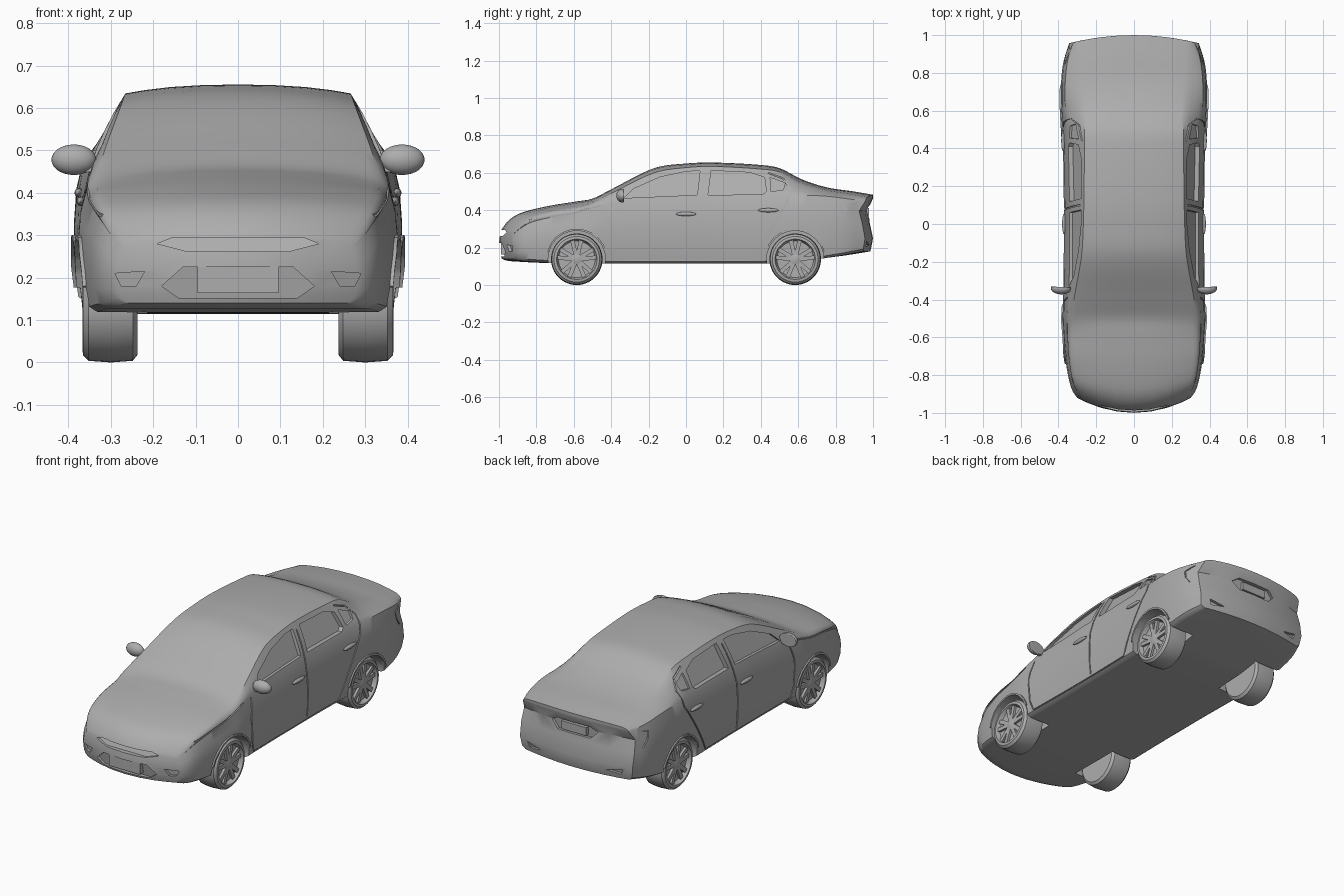
import bpy, bmesh, math
from mathutils import Vector, Matrix
from mathutils.bvhtree import BVHTree

if "Cube" in bpy.data.objects:
    bpy.data.objects.remove(bpy.data.objects["Cube"])
GREY = (0.42, 0.42, 0.42, 1)
paint = bpy.data.materials.new("plain_grey")
paint.use_nodes = True
paint.diffuse_color = GREY
paint.node_tree.nodes["Principled BSDF"].inputs["Base Color"].default_value = GREY

# ---------- helpers ----------
def smooth(obj):
    bpy.ops.object.select_all(action='DESELECT')
    obj.select_set(True)
    bpy.context.view_layer.objects.active = obj
    bpy.ops.object.shade_smooth_by_angle(angle=math.radians(35))

def finish(bm, name):
    bmesh.ops.recalc_face_normals(bm, faces=bm.faces[:])
    mesh = bpy.data.meshes.new(name)
    bm.to_mesh(mesh)
    bm.free()
    mesh.materials.append(paint)
    obj = bpy.data.objects.new(name, mesh)
    bpy.context.collection.objects.link(obj)
    smooth(obj)
    return obj

def mirror(bm):
    copy = bmesh.ops.duplicate(bm, geom=bm.verts[:] + bm.edges[:] + bm.faces[:])["geom"]
    for v in copy:
        if isinstance(v, bmesh.types.BMVert):
            v.co.x = -v.co.x
    bmesh.ops.remove_doubles(bm, verts=bm.verts[:], dist=0.0001)

def skin(bm, rings, closed=True):
    """Join rings of points; closed rings also get end caps."""
    rows = [[bm.verts.new(p) for p in r] for r in rings]
    n = len(rows[0])
    for a, b in zip(rows, rows[1:]):
        for i in range(n if closed else n - 1):
            j = (i + 1) % n
            bm.faces.new((a[i], a[j], b[j], b[i]))
    if closed:
        bm.faces.new(rows[0])
        bm.faces.new(rows[-1])
    return rows

def lathe(bm, profile, y, z):
    turn = [math.tau * i / 36 for i in range(36)]
    skin(bm, [[(x, y + r * math.cos(a), z + r * math.sin(a)) for a in turn] for x, r in profile])

def box(bm, centre, size, turn=Matrix()):
    m = turn @ Matrix.Translation(centre) @ Matrix.Diagonal((*size, 1))
    bmesh.ops.create_cube(bm, size=1, matrix=m)

def ball(bm, centre, radii):
    m = Matrix.Translation(centre) @ Matrix.Diagonal((*radii, 1))
    bmesh.ops.create_uvsphere(bm, u_segments=24, v_segments=14, radius=1, matrix=m)

# ---------- body shell: y, half width, roof half width, floor, shoulder, roof edge, roof centre, bow
STATIONS = [
    (-1, .3, .27, .14, .27, .285, .3, .12), (-.97, .325, .295, .13, .305, .325, .34, .11),
    (-.9, .345, .315, .125, .335, .36, .38, .09), (-.75, .365, .33, .118, .365, .395, .42, .05),
    (-.58, .377, .33, .115, .385, .42, .448, .02), (-.5, .378, .33, .115, .41, .44, .462, 0),
    (-.4, .375, .318, .115, .43, .49, .512, 0), (-.17, .372, .278, .115, .445, .6, .625, 0),
    (0, .372, .268, .115, .455, .628, .65, 0), (.15, .372, .265, .115, .46, .634, .655, 0),
    (.4, .376, .262, .115, .47, .62, .642, 0), (.5, .38, .262, .118, .475, .605, .625, 0),
    (.62, .386, .27, .125, .48, .545, .565, 0), (.75, .386, .28, .145, .475, .508, .523, 0),
    (.9, .372, .29, .165, .46, .485, .5, -.03), (1, .345, .29, .18, .45, .47, .483, -.05)]
COLS = (0, .3, .6, .82, .94)

def station(y):
    """Smooth Hermite blend between neighbouring stations."""
    i = max(k for k in range(len(STATIONS) - 1) if STATIONS[k][0] <= y + 1e-6)
    a, b = STATIONS[i], STATIONS[i + 1]
    p, q = STATIONS[max(i - 1, 0)], STATIONS[min(i + 2, len(STATIONS) - 1)]
    d = b[0] - a[0]
    t = (y - a[0]) / d
    e = t * t * (3 - 2 * t)
    return [(1 - e) * a[k] + e * b[k] + t * (1 - t) ** 2 * (b[k] - p[k]) / (b[0] - p[0]) * d
            - t * t * (1 - t) * (q[k] - a[k]) / (q[0] - a[0]) * d for k in range(1, len(a))]

def place(x, y, z, bow):
    """Bow the ends in plan and shape the bumper profiles."""
    front, rear = max(0, -y - .88) / .12, max(0, y - .85) / .15
    dent = .04 * math.exp(-((z - .375) / .045) ** 2) + .3 * max(0, .23 - z)
    return (x, y + bow * (x / .37) ** 2 + front * min(.02, 2.4 * (z - .22) ** 2) - rear * dent, z)

def section(y):
    w, wr, zb, zs, zr, zt, bow = station(y)
    h, ws = zs - zb, w - .022
    side = [(w - .03, zb), (w - .01, zb + .012), (w - .002, zb + .25 * h),
            (w, zb + .55 * h), (w - .006, zb + .8 * h), (ws, zs)]
    for t in (.25, .5, .75):
        side.append((ws + (wr - ws) * t + .03 * t * (1 - t), zs + (zr - zs) * t))
    side.append((wr, zr))
    top = [(wr * f, zr + (zt - zr) * (1 - f ** 2.5)) for f in COLS]
    return [((w - .03) * f, zb) for f in COLS] + side + top[::-1], side, top, bow

bm = bmesh.new()
rows = skin(bm, [[place(x, y, z, section(y)[3]) for x, z in section(y)[0]]
                 for y in (-1 + i / 40 for i in range(81))], False)
for y, ring in ((-1, rows[0]), (1, rows[-1])):
    _, side, top, bow = section(y)
    n, zb, zr = len(COLS), side[0][1], side[-1][1]
    grid = [ring[:n + 1]]
    for k, (x, z) in enumerate(side[1:-1], 1):
        t = (z - zb) / (zr - zb)
        grid.append([bm.verts.new(place(x * f, y, zb + t * (top[c][1] - zb), bow))
                     for c, f in enumerate(COLS)] + [ring[n + k]])
    grid.append([ring[-1 - c] for c in range(n + 1)])
    for a, b in zip(grid, grid[1:]):
        for c in range(n):
            bm.faces.new((a[c], a[c + 1], b[c + 1], b[c]))
mirror(bm)
shell = BVHTree.FromBMesh(bm)
body = finish(bm, "body")

# ---------- cutting tools that follow the shell ----------
INWARD = {"side": Vector((-1, 0, 0)), "front": Vector((0, 1, 0)), "rear": Vector((0, -1, 0))}

def on_shell(face, a, b):
    start = (2, a, b) if face == "side" else (a, -2 if face == "front" else 2, b)
    return shell.ray_cast(Vector(start), INWARD[face])[0]

def cut(bm, both=True):
    if both:
        mirror(bm)
    tool = finish(bm, "cutter")
    mod = body.modifiers.new("cut", 'BOOLEAN')
    mod.operation, mod.object = 'DIFFERENCE', tool
    bpy.context.view_layer.objects.active = body
    bpy.ops.object.modifier_apply(modifier=mod.name)
    bpy.data.objects.remove(tool)

def recess(face, outline, depth, both=True):
    pts = [on_shell(face, a, b) for a, b in outline]
    bm = bmesh.new()
    skin(bm, [[p + INWARD[face] * d for p in pts] for d in (depth, -.08)])
    cut(bm, both)

def strip(path, r):
    """Square-section strip laid along a path on the side of the shell."""
    pts = [on_shell("side", a + (c - a) * t / 4, b + (d - b) * t / 4)
           for (a, b), (c, d) in zip(path, path[1:]) for t in range(4)]
    pts.append(on_shell("side", *path[-1]))
    rings = []
    for i, p in enumerate(pts):
        run = pts[min(i + 1, len(pts) - 1)] - pts[max(i - 1, 0)]
        s, o = run.cross(INWARD["side"]).normalized() * r, INWARD["side"] * r * 1.6
        rings.append([p + s + o, p + s - o, p - s - o, p - s + o])
    bm = bmesh.new()
    skin(bm, rings)
    return bm

# wheel arches
WHEEL_Y, WHEEL_Z = .584, .138
for y in (-WHEEL_Y, WHEEL_Y):
    bm = bmesh.new()
    lathe(bm, [(.215, .153), (.5, .153)], y, WHEEL_Z)
    cut(bm)
# side windows
recess("side", [(-.33, .465), (-.28, .515), (-.14, .577), (0, .607), (.075, .611), (.06, .482)], .016)
recess("side", [(.118, .482), (.135, .612), (.34, .602), (.42, .575), (.43, .5), (.41, .484)], .024)
recess("side", [(.455, .5), (.45, .575), (.53, .545), (.52, .51)], .01)
# door, bonnet and lamp seams
for path in ([(-.39, .43), (-.415, .33), (-.405, .19), (-.385, .132), (0, .13), (.35, .132),
              (.43, .27), (.54, .44), (.555, .52), (.52, .57), (.44, .6)],
             [(.1, .6), (.078, .4), (.08, .145)],
             [(-.84, .346), (-.7, .372), (-.6, .386), (-.46, .425)],
             [(.89, .345), (.86, .385), (.85, .425), (.91, .44)]):
    cut(strip(path, .0035))
# front and rear openings
recess("front", [(-.19, .28), (-.155, .294), (.155, .294), (.19, .28), (.12, .262), (-.12, .262)], .012, False)
recess("front", [(-.18, .18), (-.13, .225), (.13, .225), (.18, .18), (.14, .152), (-.14, .152)], .012, False)
recess("front", [(.22, .215), (.29, .21), (.275, .18), (.24, .18)], .015)
recess("rear", [(-.14, .4), (-.1, .425), (.1, .425), (.14, .4), (.1, .36), (-.1, .36)], .015, False)
recess("rear", [(.2, .215), (.29, .235), (.28, .205)], .015)
smooth(body)

# ---------- number plates ----------
for name, y, z, size in (("front_plate", -.975, .197, (.19, .03, .066)),
                         ("rear_plate", on_shell("rear", .01, .39).y - .008, .39, (.15, .02, .045))):
    bm = bmesh.new()
    box(bm, (0, y, z), size)
    finish(bm, name)

# ---------- door mirrors: rounded housing flattened towards the rear, on a short stalk ----------
bm = bmesh.new()
ball(bm, (.387, -.34, .478), (.053, .032, .036))
for v in bm.verts:
    v.co.y = min(v.co.y, -.332) - .25 * (.44 - v.co.x) ** 2
box(bm, (.342, -.345, .458), (.05, .02, .018))
mirror(bm)
finish(bm, "door_mirrors")

# ---------- arch lips, handles and wheels, front and rear ----------
TYRE = [(.237, .09), (.237, .12), (.248, .134), (.3, .138), (.353, .134), (.365, .122),
        (.367, .108), (.358, .104), (.344, .098), (.342, .03), (.356, .026), (.36, .012)]
for end, y, grip in (("front", -WHEEL_Y, (0, .38)), ("rear", WHEEL_Y, (.44, .4))):
    arc = [math.radians(a) for a in range(15, 166, 15)]
    lips = strip([(y + .158 * math.cos(a), WHEEL_Z + .158 * math.sin(a)) for a in arc], .005)
    handles, wheels = bmesh.new(), bmesh.new()
    ball(handles, on_shell("side", *grip) + Vector((.004, 0, 0)), (.01, .055, .011))
    lathe(wheels, TYRE, y, WHEEL_Z)
    for i in range(5):
        for lean in (-13, 13):
            turn = Matrix.Translation((0, y, WHEEL_Z)) @ Matrix.Rotation(math.radians(72 * i + lean), 4, 'X')
            box(wheels, (.348, 0, .062), (.016, .022, .082), turn)
    for part, bm in (("arch_lips", lips), ("handles", handles), ("wheels", wheels)):
        mirror(bm)
        finish(bm, end + "_" + part)
